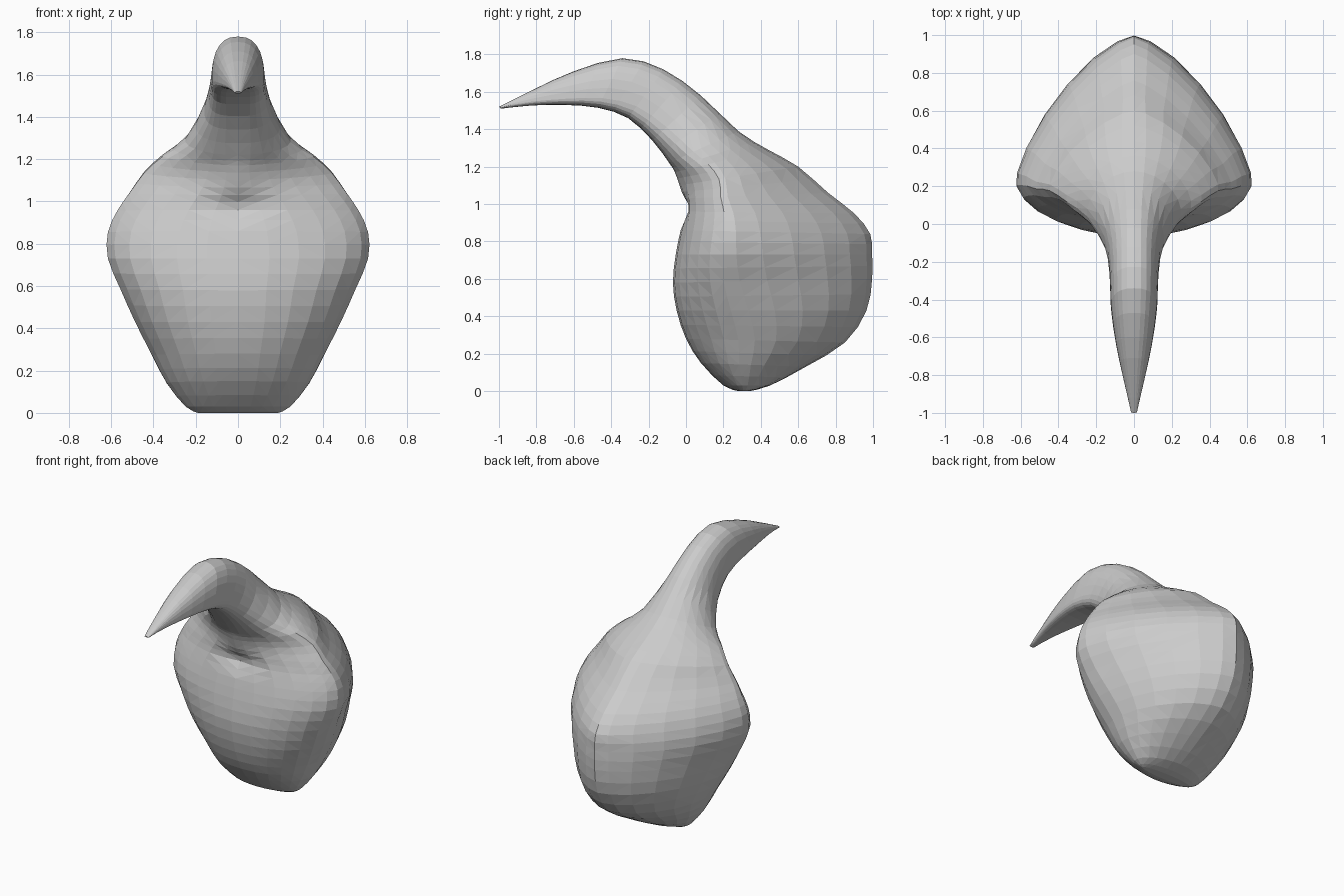
import bpy, bmesh
from math import cos, sin, pi, exp
from mathutils import Vector

if "Cube" in bpy.data.objects:
    bpy.data.objects.remove(bpy.data.objects["Cube"])

# Sections from base to beak tip, each one slicing the side profile:
# front y, front z, back y, back z, half width, place of widest point, front squareness
SECTIONS = [
    (0.28, 0.00, 0.34, 0.00, 0.19, 0.5, 2.0),
    (0.20, 0.03, 0.45, 0.03, 0.25, 0.46, 2.0),
    (0.08, 0.15, 0.64, 0.13, 0.34, 0.42, 2.1),
    (0.00, 0.28, 0.85, 0.26, 0.41, 0.38, 2.1),
    (-0.05, 0.43, 0.965, 0.43, 0.49, 0.33, 2.1),
    (-0.07, 0.58, 0.995, 0.60, 0.56, 0.29, 2.0),
    (-0.055, 0.73, 0.995, 0.73, 0.62, 0.27, 2.0),
    (-0.03, 0.86, 0.985, 0.84, 0.62, 0.26, 1.9),
    (-0.015, 0.96, 0.90, 0.95, 0.575, 0.26, 1.7),
    (-0.02, 1.03, 0.76, 1.06, 0.52, 0.28, 1.5),
    (-0.035, 1.10, 0.60, 1.20, 0.45, 0.35, 1.4),
    (-0.06, 1.17, 0.44, 1.29, 0.36, 0.38, 1.5),
    (-0.09, 1.22, 0.28, 1.39, 0.25, 0.40, 2.0),
    (-0.18, 1.34, 0.08, 1.58, 0.16, 0.38, 2.8),
    (-0.31, 1.46, -0.12, 1.72, 0.13, 0.34, 3.4),
    (-0.47, 1.515, -0.34, 1.78, 0.123, 0.28, 3.6),
    (-0.65, 1.53, -0.60, 1.71, 0.095, 0.26, 3.4),
    (-0.83, 1.527, -0.81, 1.615, 0.055, 0.30, 2.8),
    (-0.99, 1.51, -1.00, 1.52, 0.016, 0.5, 2.0),
]
SIDES, STEPS = 26, 2
LAST = len(SECTIONS) - 1


def spline(i, t):
    """Smooth blend between section i and the next one."""
    p = [SECTIONS[max(0, min(LAST, i + k))] for k in (-1, 0, 1, 2)]
    return [0.5 * (2 * b + (c - a) * t + (2 * a - 5 * b + 4 * c - d) * t * t
                   + (3 * b - a - 3 * c + d) * t ** 3) for a, b, c, d in zip(*p)]


def power(v, n):
    return abs(v) ** (2 / n) * (1 if v >= 0 else -1)


def back_squareness(pos):
    """Round base, pointed rear of the body, squarer top of the head."""
    if pos < 7:
        return 2.0 - 0.65 * pos / 7
    return min(2.4, 1.35 + 0.2 * max(0, pos - 9.5))


def ring(bm, s, back_n):
    """One closed outline: rounded in front, tapering towards the back."""
    fy, fz, by, bz, w, t, front_n = s
    front, back = Vector((0, fy, fz)), Vector((0, by, bz))
    mid = front.lerp(back, t)
    verts = []
    for k in range(SIDES):
        a = 2 * pi * k / SIDES
        rear = cos(a) > 0
        n = back_n if rear else front_n
        p = mid.lerp(back if rear else front, abs(power(cos(a), n)))
        p.x = w * power(sin(a), n)
        if not rear:  # small pit where the neck meets the chest
            p.y += 0.04 * exp(-(p.x / 0.13) ** 2 - ((p.z - 0.97) / 0.06) ** 2)
        p.z = max(0, p.z)
        verts.append(bm.verts.new(p))
    return verts


# Body, neck and beak as one continuous skin
bm = bmesh.new()
rings = [ring(bm, spline(i, j / STEPS), back_squareness(i + j / STEPS))
         for i in range(LAST) for j in range(STEPS)]
rings.append(ring(bm, SECTIONS[-1], 2))
for a, b in zip(rings, rings[1:]):
    for k in range(SIDES):
        m = (k + 1) % SIDES
        bm.faces.new((a[k], a[m], b[m], b[k]))
bm.faces.new(rings[0])
bm.faces.new(rings[-1])
bmesh.ops.recalc_face_normals(bm, faces=bm.faces)
bmesh.ops.triangulate(bm, faces=bm.faces)

mesh = bpy.data.meshes.new("bird_body")
bm.to_mesh(mesh)
bm.free()
body = bpy.data.objects.new("bird_body", mesh)
bpy.context.collection.objects.link(body)
